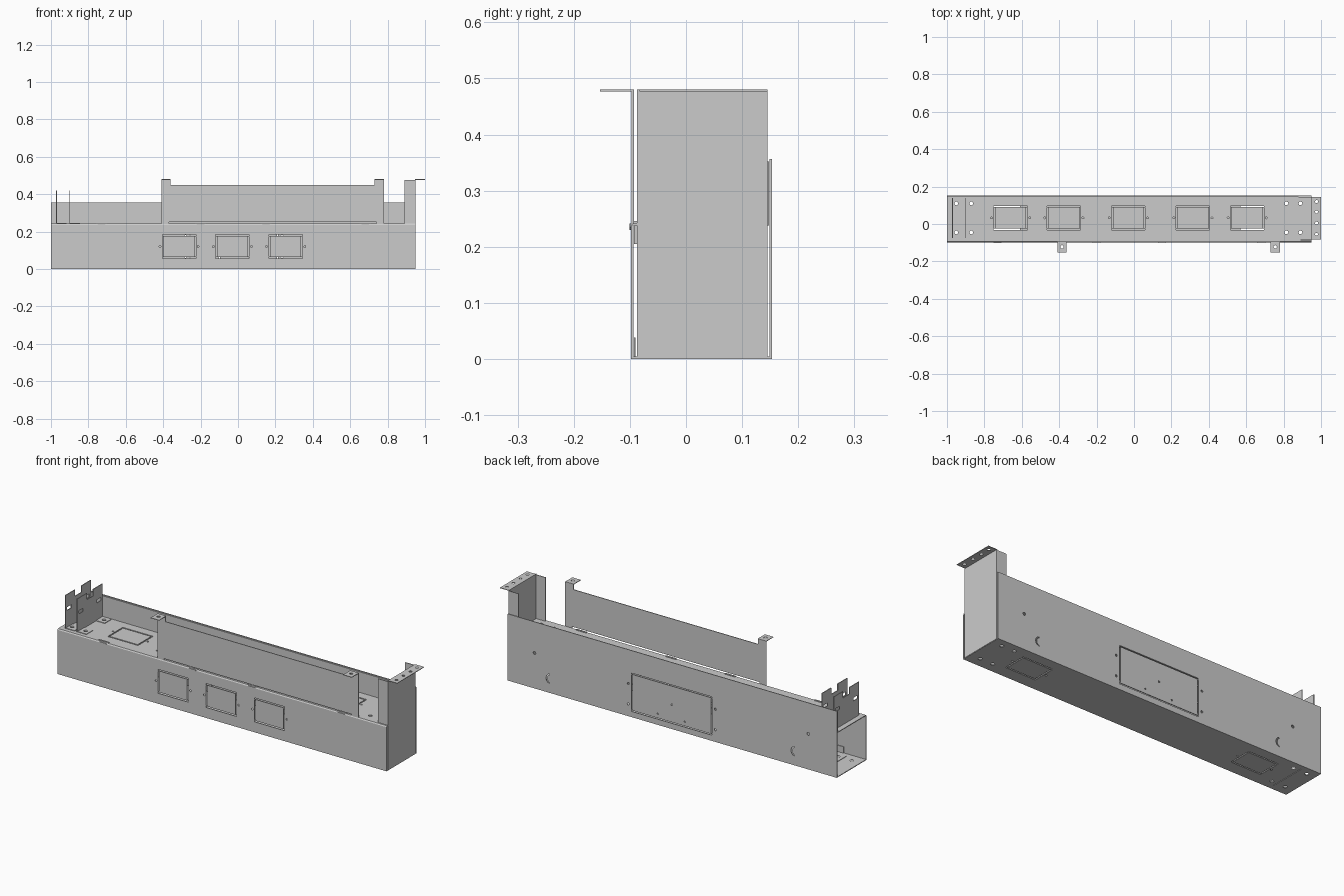
import bpy, bmesh, math
from mathutils import Vector

if "Cube" in bpy.data.objects:
    bpy.data.objects.remove(bpy.data.objects["Cube"])

T = 0.004  # sheet metal thickness

MAP = {
    "xz": lambda u, v, w: Vector((u, w, v)),
    "xy": lambda u, v, w: Vector((u, v, w)),
    "yz": lambda u, v, w: Vector((w, u, v)),
}


def prisms(name, plane, w0, w1, polys):
    """One object holding extruded polygons lying in a plane."""
    bm = bmesh.new()
    for pts in polys:
        lo = [bm.verts.new(MAP[plane](u, v, w0)) for u, v in pts]
        hi = [bm.verts.new(MAP[plane](u, v, w1)) for u, v in pts]
        bm.faces.new(lo)
        bm.faces.new(hi)
        n = len(pts)
        for i in range(n):
            j = (i + 1) % n
            bm.faces.new((lo[i], lo[j], hi[j], hi[i]))
    bmesh.ops.recalc_face_normals(bm, faces=bm.faces)
    me = bpy.data.meshes.new(name)
    bm.to_mesh(me)
    bm.free()
    ob = bpy.data.objects.new(name, me)
    bpy.context.scene.collection.objects.link(ob)
    return ob


def rect(u0, v0, u1, v1):
    return [(u0, v0), (u1, v0), (u1, v1), (u0, v1)]


def hole(u, v, r=0.006, n=12):
    return [(u + r * math.cos(2 * math.pi * i / n), v + r * math.sin(2 * math.pi * i / n)) for i in range(n)]


def knockout(u, v, du, dv, s=0.007, b=0.003):
    """Four slits outlining a punch-out panel, with thin corner bridges."""
    a, c = du / 2, dv / 2
    return [rect(u - a, v - c, u + a, v - c + s), rect(u - a, v + c - s, u + a, v + c),
            rect(u - a, v - c + s + b, u - a + s, v + c - s - b),
            rect(u + a - s, v - c + s + b, u + a, v + c - s - b)]


def boxed(u, v, du=0.18, dv=0.128):
    """Punch-out with a screw hole on each side."""
    return knockout(u, v, du, dv) + [hole(u + s * (du / 2 + 0.012), v, 0.005) for s in (-1, 1)]


def sheet(name, plane, w, outline, cuts=(), t=T):
    ob = prisms(name, plane, w, w + t, [outline])
    if cuts:
        cutter = prisms("cutter", plane, w - 0.01, w + t + 0.01, cuts)
        cutter.hide_render = True
        m = ob.modifiers.new("cut", "BOOLEAN")
        m.operation, m.solver, m.object = "DIFFERENCE", "EXACT", cutter
        dg = bpy.context.evaluated_depsgraph_get()
        ob.data = bpy.data.meshes.new_from_object(ob.evaluated_get(dg))
        ob.modifiers.clear()
        bpy.data.objects.remove(cutter)
    return ob


# front panel, its top lip and its bottom hem
cuts = [p for x in (-0.315, -0.03, 0.255) for p in boxed(x, 0.12)]
sheet("front_panel", "xz", -0.098, rect(-1, 0, 0.948, 0.236), cuts)
prisms("front_lip", "yz", -1, 0.948, [[(-0.098, 0.236), (-0.094, 0.242), (-0.086, 0.242), (-0.086, 0.238),
                                       (-0.092, 0.238), (-0.094, 0.236)]])
sheet("front_hem", "xz", -0.093, rect(-0.87, 0.004, 0.88, 0.038), t=0.003)

# back panel with access door outline, screw holes and curved-slot stand-ins
cuts = knockout(-0.023, 0.133, 0.475, 0.205, 0.006)
cuts += [hole(x, z) for x in (0.235, -0.281) for z in (0.175, 0.065)]
cuts += [hole(x, 0.19, 0.008) for x in (0.79, -0.83)]
cuts += [hole(-0.023, 0.13, 0.005), hole(-0.1, 0.06, 0.004), hole(0.06, 0.06, 0.004)]
for x in (0.70, -0.75):
    arc = [(x + 0.022 * math.sin(a), 0.075 + 0.025 * math.cos(a)) for a in [math.radians(d) for d in range(0, 181, 30)]]
    cuts.append(arc + [(x + 0.65 * (u - x), 0.075 + 0.8 * (v - 0.075)) for u, v in reversed(arc)])
sheet("back_panel", "xz", 0.149, rect(-1, 0, 0.948, 0.356), cuts)

# bottom and top plates
corners = [(x, y) for x in (-0.95, -0.87, 0.815, 0.89) for y in (0.11, -0.045)]
cuts = [p for x in (-0.70, 0.66) for p in boxed(x, 0.033)] + [hole(x, y, 0.01) for x, y in corners]
cuts.append(rect(-0.902, -0.07, -0.899, 0.13))
sheet("bottom_plate", "xy", 0, rect(-1, -0.094, 0.948, 0.149), cuts)
cuts = [p for x in (-0.66, -0.375, -0.03, 0.315, 0.605) for p in boxed(x, 0.033)]
cuts += [hole(x, y, 0.01) for x, y in corners]
sheet("top_plate", "xy", 0.238, rect(-1, -0.086, 0.945, 0.144), cuts)
sheet("top_plate_back_flange", "xz", 0.144, rect(-1, 0.238, 0.88, 0.352))

# clips joining the guard and lid to the front panel
for i, x in enumerate((-0.73, -0.2, 0.15, 0.68)):
    prisms(f"clip_{i}", "xz", -0.093, -0.085, [rect(x - 0.03, 0.205, x + 0.03, 0.246)])
    tab = [(x + 0.022 * math.cos(a), 0.241 + 0.011 * math.sin(a))
           for a in [math.radians(180 + d) for d in range(0, 181, 30)]]
    prisms(f"clip_tongue_{i}", "xz", -0.101, -0.097, [tab])

# raised front guard with hanging tabs
sheet("front_guard", "xz", -0.097,
      [(-0.41, 0.241), (-0.37, 0.241), (-0.37, 0.25), (0.74, 0.25), (0.74, 0.241), (0.78, 0.241), (0.78, 0.48),
       (0.73, 0.48), (0.73, 0.45), (-0.36, 0.45), (-0.36, 0.48), (-0.41, 0.48)])
for side, x in (("left", -0.385), ("right", 0.755)):
    sheet(f"guard_tab_{side}", "xy", 0.477, rect(x - 0.025, -0.153, x + 0.025, -0.093),
          [hole(x, -0.122, 0.009)], 0.003)

# tall end bracket: end wall, side flanges, mounting ledge
sheet("end_wall", "yz", 0.946, rect(-0.087, 0.002, 0.145, 0.48))
for side, y in (("front", -0.087), ("back", 0.141)):
    sheet(f"end_flange_{side}", "xz", y, rect(0.89, 0.004, 0.946, 0.476))
sheet("end_ledge", "xy", 0.477, rect(0.946, -0.083, 1.0, 0.145),
      [hole(0.976, y, 0.008) for y in (-0.055, 0.005, 0.065, 0.12)], 0.003)

# two slotted upright hangers at the open end, each with a foot
for i, x in enumerate((-0.972, -0.902)):
    sheet(f"hanger_{i}", "yz", x,
          [(-0.075, 0.242), (0.138, 0.242), (0.138, 0.42), (0.06, 0.42), (0.06, 0.385), (0.005, 0.385),
           (0.005, 0.42), (-0.075, 0.42)],
          [rect(y - 0.018, 0.335, y + 0.018, 0.352) for y in (-0.045, 0.108)], 0.004)
    for j, y in enumerate((-0.045, 0.11)):
        sheet(f"hanger_foot_{i}_{j}", "xy", 0.242, rect(x + 0.004, y - 0.028, x + 0.056, y + 0.028),
              [hole((-0.95, -0.87)[i], y, 0.01)], 0.003)
